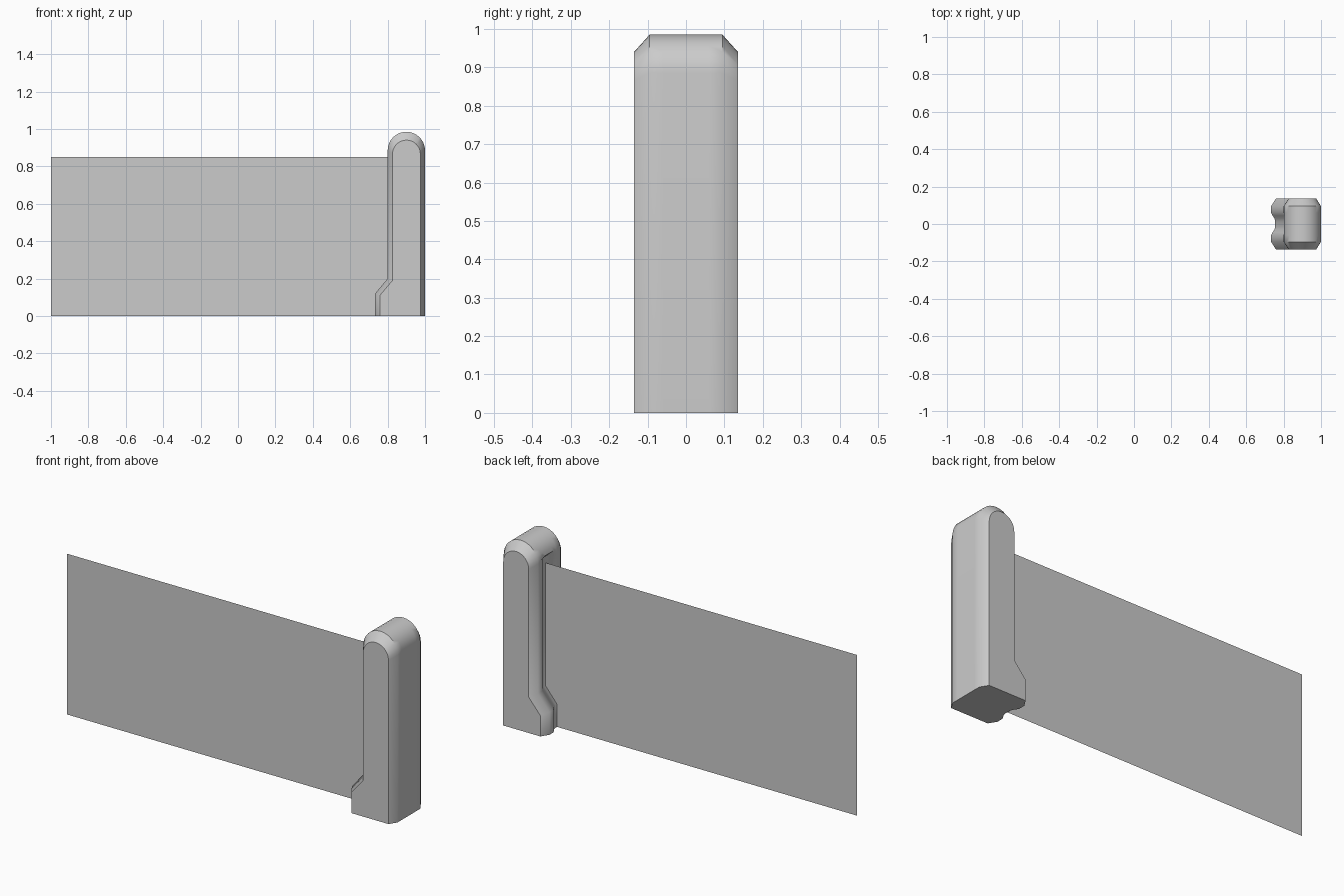
import bpy, bmesh, math

if "Cube" in bpy.data.objects:
    bpy.data.objects.remove(bpy.data.objects["Cube"])


def outline(foot_x, foot_z, left, right, knee_z, spring_z, segs=16):
    """Side profile of the post: stepped foot, shaft and round top."""
    c, r = (left + right) / 2, (right - left) / 2
    pts = [(foot_x, 0), (foot_x, foot_z), (left, knee_z)]
    for i in range(segs + 1):
        a = math.pi * (1 - i / segs)
        pts.append((c + r * math.cos(a), spring_z + r * math.sin(a)))
    return pts + [(right, 0)]


def finish(bm, name):
    bmesh.ops.recalc_face_normals(bm, faces=bm.faces)
    me = bpy.data.meshes.new(name)
    bm.to_mesh(me)
    bm.free()
    ob = bpy.data.objects.new(name, me)
    bpy.context.collection.objects.link(ob)
    return ob


# Post: profile lofted across y, chamfered at both ends, grooved on the panel side
outer = outline(0.733, 0.12, 0.80, 1.0, 0.20, 0.885)
inner = outline(0.758, 0.11, 0.826, 0.975, 0.19, 0.866)
half = [(0.135, inner, 0), (0.095, outer, 0), (0.06, outer, 0),
        (0.045, outer, 0.008), (0.03, outer, 0.018), (0.015, outer, 0.022)]
stations = [(-y, p, d) for y, p, d in half] + half[::-1]

bm = bmesh.new()
rows = []
for y, prof, depth in stations:
    rows.append([bm.verts.new((x + (depth if i < 4 else 0), y, z))
                 for i, (x, z) in enumerate(prof)])
for a, b in zip(rows, rows[1:]):
    for i in range(len(a) - 1):
        bm.faces.new((a[i], a[i + 1], b[i + 1], b[i]))
bm.faces.new(rows[0])
bm.faces.new(rows[-1])
bm.faces.new([r[0] for r in rows] + [r[-1] for r in reversed(rows)])
post = finish(bm, "post")
bpy.context.view_layer.objects.active = post
post.select_set(True)
bpy.ops.object.shade_smooth_by_angle(angle=math.radians(42))

# Panel: a single thin sheet running into the post
bm = bmesh.new()
bm.faces.new([bm.verts.new((x, 0, z)) for x, z in
              ((-1, 0), (0.95, 0), (0.95, 0.85), (-1, 0.85))])
finish(bm, "panel")
